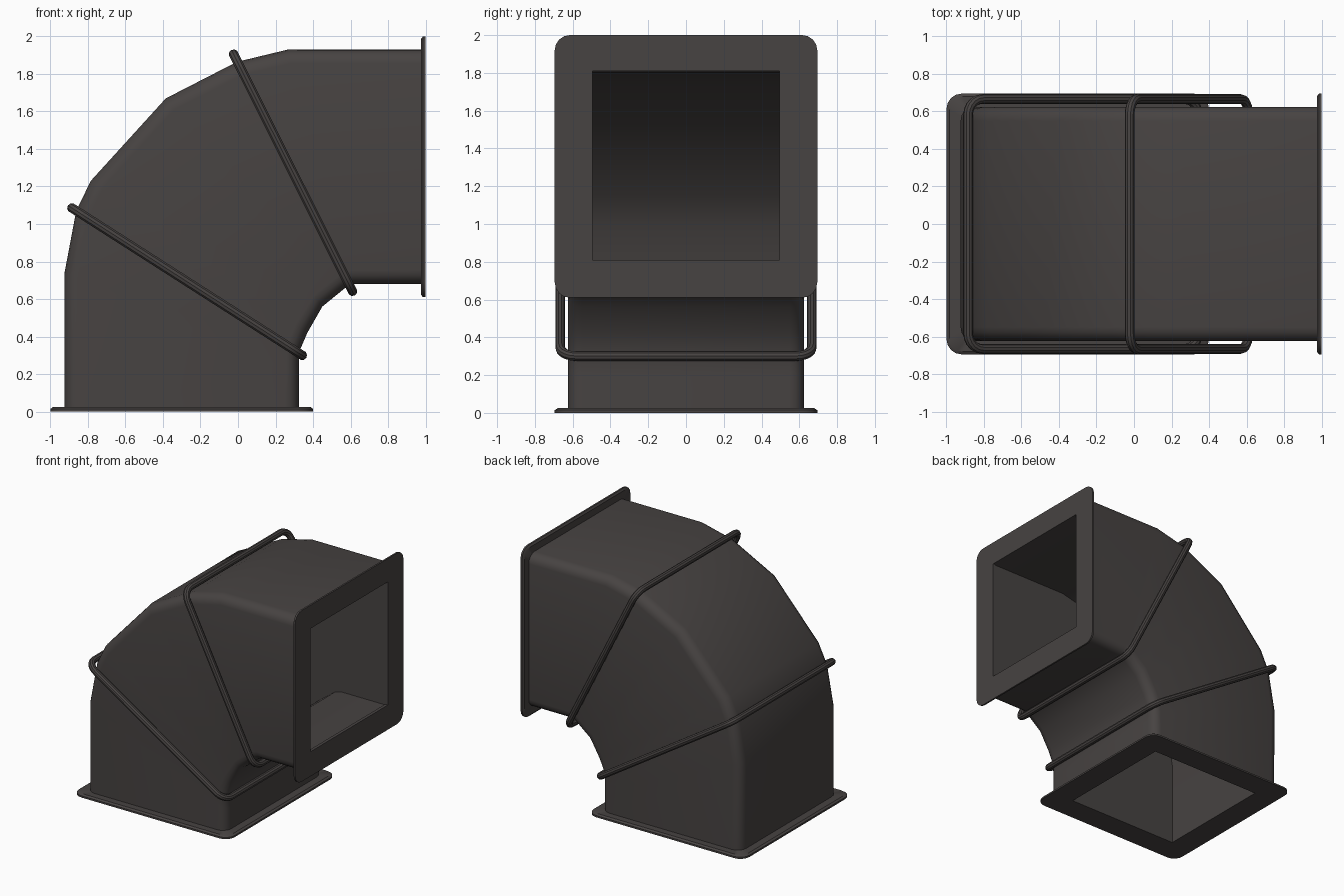
import bpy, bmesh, math
from mathutils import Vector

if "Cube" in bpy.data.objects:
    bpy.data.objects.remove(bpy.data.objects["Cube"])

steel = bpy.data.materials.new("dark_warm_grey")
steel.diffuse_color = (0.063, 0.056, 0.054, 1)
steel.use_nodes = True
steel.node_tree.nodes["Principled BSDF"].inputs["Base Color"].default_value = steel.diffuse_color


def loop(p, q, half_y, r, n=4):
    """Rounded rectangle whose middle line runs from p to q in the xz plane."""
    p, q = Vector((p[0], 0, p[1])), Vector((q[0], 0, q[1]))
    c, u, v = (p + q) / 2, (q - p).normalized(), Vector((0, 1, 0))
    a, b = (q - p).length / 2, half_y
    pts = []
    for k, (sx, sy) in enumerate([(1, 1), (-1, 1), (-1, -1), (1, -1)]):
        for i in range(n + 1):
            t = math.pi / 2 * (k + i / n)
            pts.append(c + u * (sx * (a - r) + r * math.cos(t))
                       + v * (sy * (b - r) + r * math.sin(t)))
    return pts


def loft(name, loops, closed=False, inward=False):
    """Skin a row of loops; closed joins the last loop to the first."""
    bm = bmesh.new()
    rows = [[bm.verts.new(p) for p in l] for l in loops]
    n = len(rows[0])
    for j in range(len(rows) if closed else len(rows) - 1):
        a, b = rows[j], rows[(j + 1) % len(rows)]
        for i in range(n):
            k = (i + 1) % n
            bm.faces.new((a[i], a[k], b[k], b[i]))
    bmesh.ops.remove_doubles(bm, verts=bm.verts[:], dist=1e-5)
    bmesh.ops.recalc_face_normals(bm, faces=bm.faces[:])
    if inward:
        bmesh.ops.reverse_faces(bm, faces=bm.faces[:])
    me = bpy.data.meshes.new(name)
    bm.to_mesh(me)
    bm.free()
    for f in me.polygons:
        f.use_smooth = True
    me.set_sharp_from_angle(angle=math.radians(35))
    me.materials.append(steel)
    ob = bpy.data.objects.new(name, me)
    bpy.context.collection.objects.link(ob)
    return ob


# Stations of the bend: outside point, inside point (x, z)
stations = [((-0.925, 0.01), (0.325, 0.01)), ((-0.925, 0.74), (0.325, 0.2)),
            ((-0.863, 1.07), (0.325, 0.315)), ((-0.785, 1.23), (0.37, 0.42)),
            ((-0.385, 1.67), (0.45, 0.56)), ((-0.005, 1.865), (0.585, 0.67)),
            ((0.265, 1.93), (0.62, 0.68)), ((0.985, 1.93), (0.985, 0.68))]
loft("duct_shell", [loop(o, i, 0.625, 0.075) for o, i in stations])


# Square inner passage
def mix(o, i, t):
    return (o[0] + (i[0] - o[0]) * t, o[1] + (i[1] - o[1]) * t)


loft("inner_passage", [loop(mix(o, i, 0.1), mix(o, i, 0.9), 0.495, 0)
                       for o, i in stations], inward=True)

# End flanges with square openings
loft("bottom_flange", [
    loop((-1, 0), (0.4, 0), 0.695, 0.08), loop((-1, 0.014), (0.4, 0.014), 0.695, 0.08),
    loop((-0.985, 0.025), (0.385, 0.025), 0.68, 0.07),
    loop((-0.8, 0.025), (0.2, 0.025), 0.495, 0), loop((-0.8, 0), (0.2, 0), 0.495, 0)], True)
loft("side_flange", [
    loop((1, 2), (1, 0.61), 0.695, 0.08), loop((0.986, 2), (0.986, 0.61), 0.695, 0.08),
    loop((0.975, 1.985), (0.975, 0.625), 0.68, 0.07),
    loop((0.975, 1.81), (0.975, 0.81), 0.495, 0), loop((1, 1.81), (1, 0.81), 0.495, 0)], True)


# Seam rings: round tubes around the shell
def ring(name, p, q, tube=0.026, sides=10):
    d = Vector((q[0] - p[0], q[1] - p[1])).normalized()
    nrm = Vector((-d.y, d.x))
    loops = []
    for s in range(sides):
        t = 2 * math.pi * s / sides
        out, off = tube * math.cos(t), nrm * (tube * math.sin(t))
        a = Vector(p) - d * out + off
        b = Vector(q) + d * out + off
        loops.append(loop(a, b, 0.666 + out, 0.085 + out, 5))
    loft(name, loops, True)


ring("lower_seam_ring", (-0.885, 1.085), (0.342, 0.3))
ring("upper_seam_ring", (-0.023, 1.905), (0.61, 0.642))
